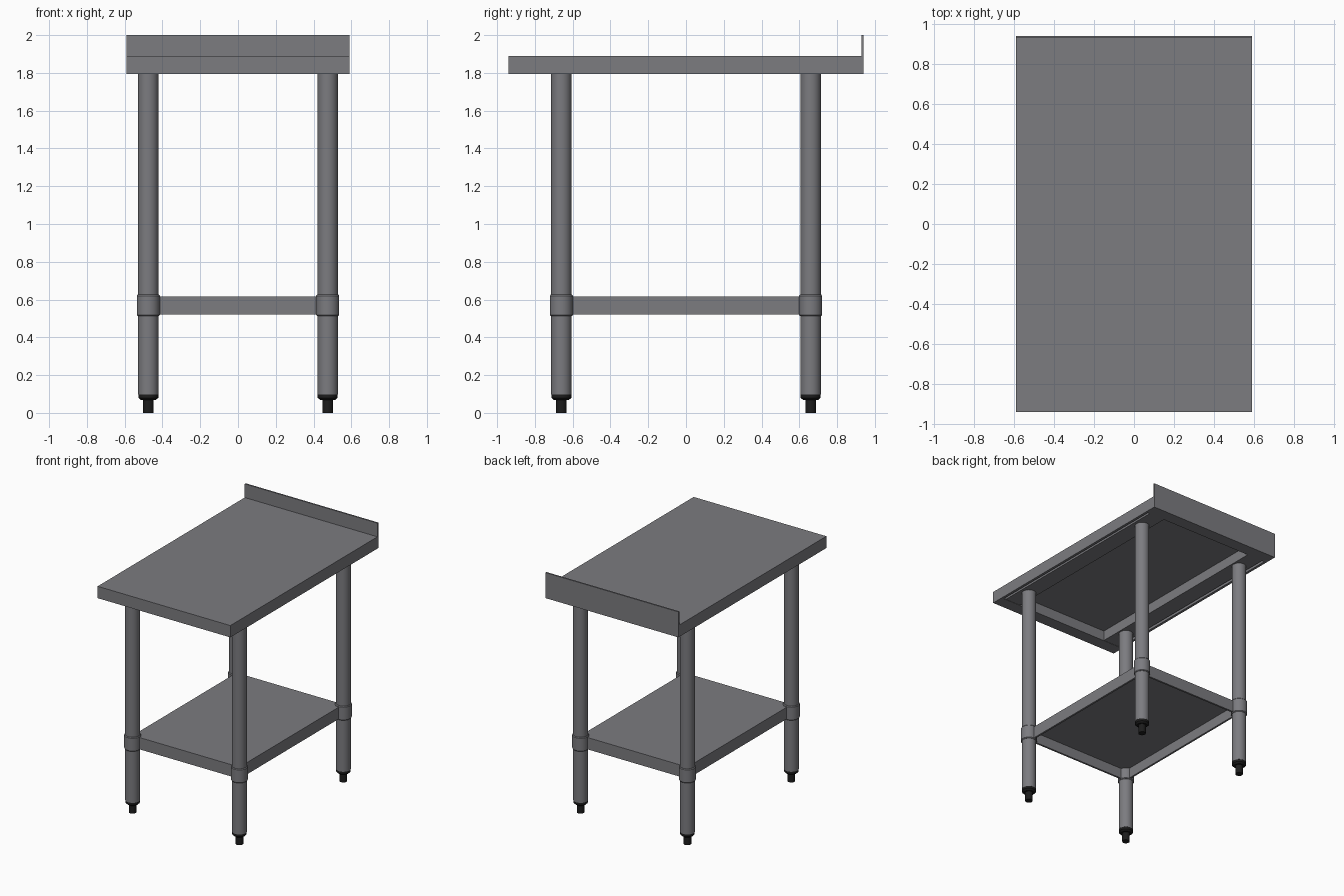
import bpy, bmesh
from mathutils import Matrix, Vector
from math import pi, cos, sin, radians

cube = bpy.data.objects.get("Cube")
if cube:
    bpy.data.objects.remove(cube, do_unlink=True)


def material(name, rgb):
    m = bpy.data.materials.new(name)
    m.use_nodes = True
    colour = (*rgb, 1)
    m.diffuse_color = colour
    m.node_tree.nodes["Principled BSDF"].inputs["Base Color"].default_value = colour
    return m


steel = material("brushed steel grey", (0.2, 0.2, 0.215))
rubber = material("black plastic", (0.012, 0.012, 0.012))


def finish(name, bm, mat, smooth=False):
    bmesh.ops.recalc_face_normals(bm, faces=bm.faces)
    me = bpy.data.meshes.new(name)
    bm.to_mesh(me)
    bm.free()
    me.materials.append(mat)
    ob = bpy.data.objects.new(name, me)
    bpy.context.collection.objects.link(ob)
    if smooth:
        bpy.ops.object.select_all(action='DESELECT')
        ob.select_set(True)
        bpy.context.view_layer.objects.active = ob
        bpy.ops.object.shade_smooth_by_angle(angle=radians(35))
    return ob


def box(name, low, high, mat=steel):
    low, high = Vector(low), Vector(high)
    bm = bmesh.new()
    bmesh.ops.create_cube(bm, size=1, matrix=Matrix.Translation((low + high) / 2)
                          @ Matrix.Diagonal((*(high - low), 1)))
    return finish(name, bm, mat)


def tray(name, hx, hy, bottom, top, wall_x, wall_y, sheet):
    """Downward-opening pan: one box with its underside inset and pushed up."""
    bm = bmesh.new()
    outer = [(-hx, -hy), (hx, -hy), (hx, hy), (-hx, hy)]
    inner = [(x - wall_x * (1 if x > 0 else -1),
              y - wall_y * (1 if y > 0 else -1)) for x, y in outer]
    rings = [[bm.verts.new((x, y, z)) for x, y in pts] for pts, z in
             ((outer, top), (outer, bottom), (inner, bottom), (inner, top - sheet))]
    for a, b in zip(rings, rings[1:]):
        for i in range(4):
            j = (i + 1) % 4
            bm.faces.new((a[i], a[j], b[j], b[i]))
    bm.faces.new(rings[0])
    bm.faces.new(rings[-1])
    return finish(name, bm, steel)


def lathe(name, profile, x, y, mat, sides=32):
    """Turned part from (radius, height) pairs, capped at both ends."""
    bm = bmesh.new()
    rings = [[bm.verts.new((x + r * cos(2 * pi * i / sides),
                            y + r * sin(2 * pi * i / sides), z))
              for i in range(sides)] for r, z in profile]
    for a, b in zip(rings, rings[1:]):
        for i in range(sides):
            j = (i + 1) % sides
            bm.faces.new((a[i], a[j], b[j], b[i]))
    bm.faces.new(rings[0])
    bm.faces.new(rings[-1])
    return finish(name, bm, mat, True)


# Worktop pan with folded lips, and the upstand along the back
HX, HY, BOTTOM, TOP = 0.59, 0.94, 1.795, 1.89
tray("worktop", HX, HY, BOTTOM, TOP, 0.02, 0.10, 0.012)
box("back_upstand", (-HX, HY - 0.012, TOP - 0.01), (HX, HY, 2.0))

# Stiffening channels under the worktop that carry the legs
for side, s in (("left", 1), ("right", -1)):
    a, b = sorted((s * 0.41, s * 0.55))
    box(f"{side}_channel", (a, -0.845, BOTTOM + 0.002), (b, 0.845, TOP - 0.01))

# Lower shelf, running between the leg centres
LX, LY = 0.475, 0.66
tray("lower_shelf", LX, LY, 0.52, 0.615, 0.015, 0.015, 0.012)

# Legs with shelf collars and adjustable feet
for side, sx in (("left", 1), ("right", -1)):
    for end, sy in (("front", -1), ("back", 1)):
        x, y, tag = sx * LX, sy * LY, f"{end}_{side}"
        lathe(f"{tag}_leg", [(0.054, 0.098), (0.054, 1.8)], x, y, steel)
        lathe(f"{tag}_collar", [(0.056, 0.512), (0.061, 0.518), (0.061, 0.62),
                                (0.056, 0.626)], x, y, steel)
        lathe(f"{tag}_foot", [(0.028, 0), (0.028, 0.068), (0.04, 0.068),
                              (0.053, 0.08), (0.053, 0.099)], x, y, rubber)
